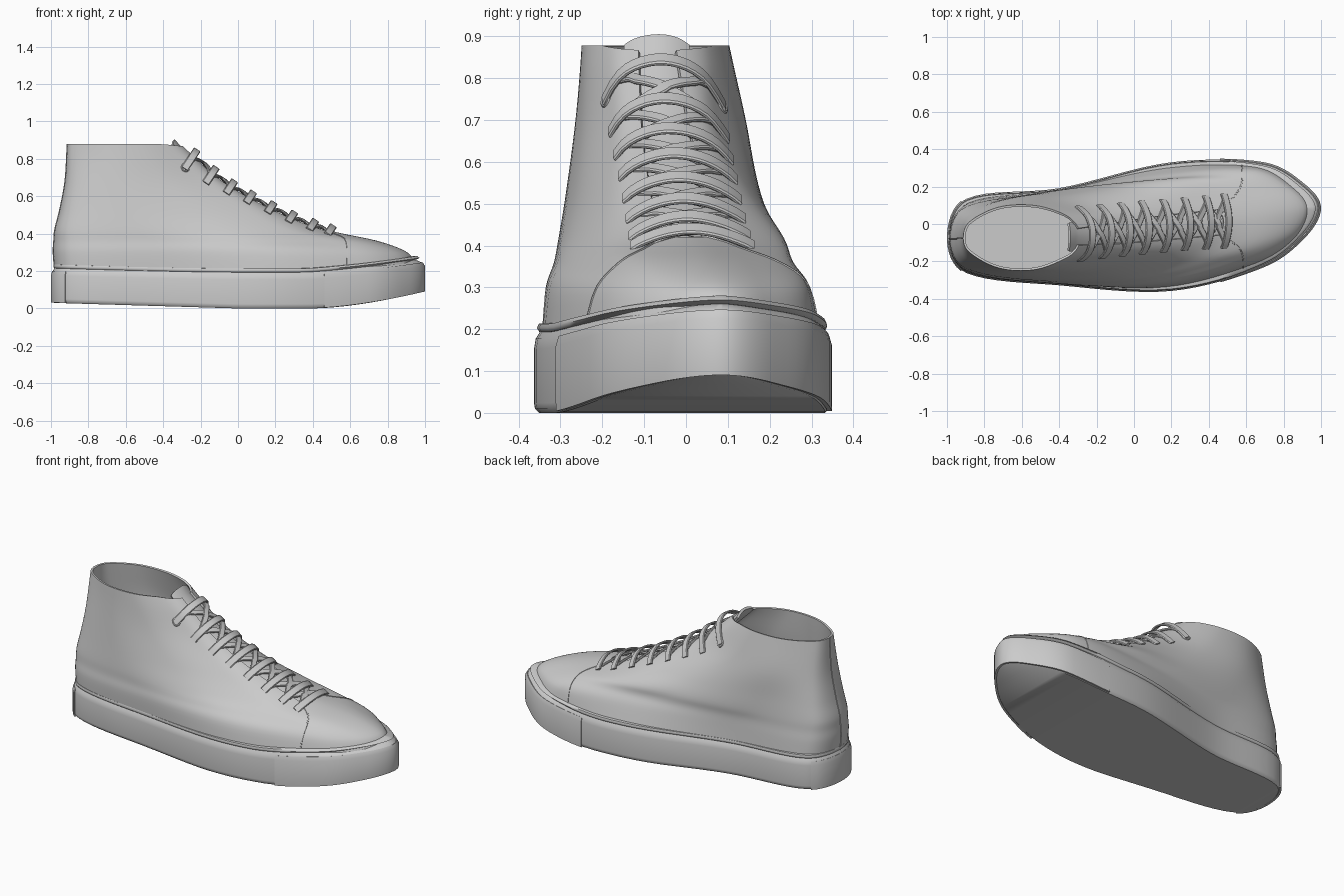
import bpy, bmesh, math
from mathutils import Vector
from mathutils.bvhtree import BVHTree

if "Cube" in bpy.data.objects:
    bpy.data.objects.remove(bpy.data.objects["Cube"])

FR = [0, .05, .3, .6, .85, .96, 1]      # stations from heel to toe
SUB = 8                                 # points per outline segment
FRONT = 6 * SUB                         # index of the toe point
D = Vector((-.55, 0, -.83)).normalized()  # direction into the instep


def spline(pts, n, closed=False):
    N, out = len(pts), []
    get = lambda i: pts[i % N] if closed else pts[min(max(i, 0), N - 1)]
    for i in range(N if closed else N - 1):
        p = [get(i + k) for k in (-1, 0, 1, 2)]
        d = [(p[k + 1] - p[k]).length ** .5 for k in range(3)]
        m1 = (p[2] - p[0]) / (d[0] + d[1]) * d[1]
        m2 = (p[3] - p[1]) / (d[1] + d[2]) * d[1]
        for k in range(n):
            t = k / n
            out.append(p[1] * (2*t**3 - 3*t*t + 1) + m1 * (t**3 - 2*t*t + t)
                       + p[2] * (3*t*t - 2*t**3) + m2 * (t**3 - t*t))
    if not closed:
        out.append(pts[-1].copy())
    return out


def outline(xh, xf, yh, near, yf, far):
    xs = [xh + (xf - xh) * s for s in FR]
    pts = [(xs[0], yh)] + list(zip(xs[1:6], near)) + [(xs[6], yf)]
    pts += list(zip(xs[1:6], far))[::-1]
    return spline([Vector((x, y, 0)) for x, y in pts], SUB, True)


def make(name, rows, closed=True, fill=False, thick=0, skip=None, angle=40):
    bm = bmesh.new()
    V = [[bm.verts.new(p) for p in r] for r in rows]
    n = len(rows[0])
    for k in range(len(rows) - 1):
        for i in range(n if closed else n - 1):
            if not (skip and skip(k, i)):
                j = (i + 1) % n
                bm.faces.new((V[k][i], V[k][j], V[k+1][j], V[k+1][i]))
    if fill:
        for r, flip in ((V[0], True), (V[-1], False)):
            for i in range(n // 2):
                f = list(dict.fromkeys((r[i], r[i+1], r[(n-i-1) % n], r[(n-i) % n])))
                bm.faces.new(f[::-1] if flip else f)
    bmesh.ops.delete(bm, geom=[v for v in bm.verts if not v.link_faces], context='VERTS')
    return finish(name, bm, thick, angle)


def finish(name, bm, thick=0, angle=40):
    me = bpy.data.meshes.new(name)
    bm.to_mesh(me)
    bm.free()
    ob = bpy.data.objects.new(name, me)
    bpy.context.collection.objects.link(ob)
    bpy.ops.object.select_all(action='DESELECT')
    bpy.context.view_layer.objects.active = ob
    ob.select_set(True)
    if thick:
        mod = ob.modifiers.new("thickness", 'SOLIDIFY')
        mod.thickness, mod.offset = thick, -1
        bpy.ops.object.modifier_apply(modifier=mod.name)
    bpy.ops.object.shade_smooth_by_angle(angle=math.radians(angle))
    return ob


def band(name, path, width, thick):
    """Sweep a flat strip along (point, up) pairs."""
    bm, prev = bmesh.new(), None
    for i, (p, up) in enumerate(path):
        t = (path[min(i + 1, len(path) - 1)][0] - path[max(i - 1, 0)][0]).normalized()
        w = t.cross(up).normalized()
        n = w.cross(t)
        ring = [bm.verts.new(p + w * a * width / 2 + n * b * thick / 2)
                for a, b in ((-1, -.4), (-.8, -1), (.8, -1), (1, -.4),
                             (1, .4), (.8, 1), (-.8, 1), (-1, .4))]
        if prev:
            for k in range(8):
                bm.faces.new((prev[k], prev[k-1], ring[k-1], ring[k]))
        else:
            bm.faces.new(ring)
        prev = ring
    bm.faces.new(prev)
    bmesh.ops.recalc_face_normals(bm, faces=bm.faces)
    return finish(name, bm)


# Sole
def bottom(x):
    return .03 * max(0, -x) + .09 * (max(0, x - .4) / .6) ** 1.6


def sole_top(x):
    return .197 + .022 * max(0, -x) ** 1.5 + .068 * (max(0, x - .35) / .65) ** 1.3


SOLE = outline(-.995, .995, -.075, (-.262, -.328, -.358, -.225, -.065), .085,
               (.135, .192, .33, .325, .205))


def sole_ring(inset, f, dz=0):
    out = []
    for i, p in enumerate(SOLE):
        t = (SOLE[(i + 1) % len(SOLE)] - SOLE[i - 1]).normalized()
        a = inset * (1 + 5 * max(0, p.x - .5)) if inset > 0 and f > .5 else inset
        q = p - Vector((t.y, -t.x, 0)) * a
        q.z = bottom(p.x) * (1 - f) + sole_top(p.x) * f + dz
        out.append(q)
    return out


make("sole", [sole_ring(*a) for a in ((.012, 0), (.002, .05), (0, .12), (0, .78),
                                      (.004, .9), (.016, 1))], fill=True)
make("welt", [sole_ring(a, 1, z) for a, z in ((.03, -.01), (.012, -.003), (.007, .006),
                                              (.011, .016), (.035, .018))], angle=60)

# Toe bumper and heel patch wrap the sole wall
n = len(SOLE)
toe = [i for i in range(n) if SOLE[i].x > .44]
heel = [i for i in range(-n // 2, n // 2) if SOLE[i].x < -.9]
for name, idx in (("toe_bumper", toe), ("heel_patch", heel)):
    rows = [sole_ring(*a) for a in ((-.004, .01), (-.005, .1), (-.005, .78), (.002, .9))]
    make(name, [[r[i] for i in idx] for r in rows], closed=False, thick=.012)

# Upper: horizontal slices from sole to collar
SLICES = [
    (.20, -.98, .95, -.078, (-.25, -.315, -.34, -.215, -.08), .08, (.115, .18, .31, .31, .195)),
    (.30, -.988, .905, -.078, (-.25, -.318, -.325, -.20, -.075), .07, (.105, .172, .27, .29, .18)),
    (.36, -.985, .75, -.078, (-.24, -.308, -.30, -.19, -.095), .045, (.095, .165, .235, .25, .15)),
    (.42, -.98, .48, -.078, (-.23, -.30, -.285, -.195, -.10), .01, (.085, .16, .215, .225, .115)),
    (.52, -.955, .22, -.078, (-.215, -.285, -.265, -.19, -.12), -.015, (.07, .15, .18, .155, .085)),
    (.68, -.925, -.07, -.076, (-.19, -.262, -.25, -.185, -.135), -.05, (.045, .135, .14, .085, .04)),
    (.878, -.913, -.285, -.075, (-.15, -.235, -.245, -.19, -.14), -.065, (.01, .09, .10, .055, .0)),
]
rings = []
for k, (z, *spec) in enumerate(SLICES):
    ring = outline(*spec)
    for p in ring:
        p.z = z - (.1 * max(0, p.x + .4) if k == 6 else 0)
        if k == 0:
            p.z = sole_top(p.x) - .02
    rings.append(ring)
cols = [spline(list(c), 5) for c in zip(*rings)]
ROWS = [list(r) for r in zip(*cols)]
faces = [(k*n + i, k*n + (i+1) % n, (k+1)*n + (i+1) % n, (k+1)*n + i)
         for k in range(len(ROWS) - 1) for i in range(n)]
tree = BVHTree.FromPolygons([p for r in ROWS for p in r], faces)
make("upper", ROWS, thick=.012, angle=50,
     skip=lambda k, i: k >= 15 and FRONT - 5 <= i < FRONT + 5)

# Tongue under the throat, with a rounded tip above the collar
span = range(FRONT - 9, FRONT + 10)
tongue = [[ROWS[k][i] + D * .016 for i in span] for k in range(14, len(ROWS))]
last = tongue[-1]
for t in (.35, .7, 1):
    tongue.append([p + Vector((-.045, 0, .052)) * t * math.cos((j - 9) / 9 * 1.3) ** .6
                   for j, p in enumerate(last)])
make("tongue", tongue, closed=False, thick=.014, angle=60)


# Seams
def drop(x, y):
    hit = tree.ray_cast(Vector((x, y, 2)), Vector((0, 0, -1)))
    return (hit[0], hit[1]) if hit[0] else None


for name, pts in (
        ("near_toe_seam", ((.58, -.27), (.585, -.2), (.57, -.14), (.53, -.1), (.46, -.06))),
        ("far_toe_seam", ((.575, .33), (.58, .25), (.565, .19), (.52, .13), (.46, .075)))):
    path = spline([Vector((x, y, 0)) for x, y in pts], 6)
    band(name, [h for h in (drop(p.x, p.y) for p in path) if h], .007, .006)
band("heel_seam", [(r[0], Vector((-1, 0, 0))) for r in ROWS], .008, .006)


# Laces
def instep(x, y):
    fr = min((r[FRONT] for r in ROWS), key=lambda p: abs(p.x - x))
    up = Vector((-D.z, 0, D.x))
    base = fr + up * ((x - fr.x) / up.x)
    hit = tree.ray_cast(Vector((base.x, y, base.z)) - D * .5, D, 1)
    return (hit[0], hit[1]) if hit[0] else None


def lace(name, a, b, width, base, arch):
    path = []
    for k in range(17):
        t = k / 16
        hit = instep(a[0] + (b[0] - a[0]) * t, a[1] + (b[1] - a[1]) * t)
        if hit:
            path.append((hit[0] - D * (base + arch * math.sin(math.pi * t) ** .7), -D))
    band(name, path, width, .012)


XS = [.49, .395, .285, .175, .065, -.035, -.135, -.235]
ends = [(-.13 - .065 * (i / 7) ** 1.5, .16 - .01 * i) for i in range(8)]
for i, x in enumerate(XS):
    lo, hi = ends[i]
    lace(f"lace_{i + 1}", (x, lo), (x, hi), .042, .002, .026)
    if i < 7:
        lo2, hi2 = ends[i + 1]
        lace(f"cross_lace_a_{i + 1}", (x, lo + .04), (XS[i+1], hi2 - .04), .032, .003, .004)
        lace(f"cross_lace_b_{i + 1}", (x, hi - .04), (XS[i+1], lo2 + .04), .032, .001, .002)

# Top eyelets
for name, y in (("near_eyelet", ends[7][0] + .005), ("far_eyelet", ends[7][1] - .005)):
    hit = instep(XS[7], y)
    if hit:
        bpy.ops.mesh.primitive_torus_add(
            location=hit[0], rotation=hit[1].to_track_quat('Z', 'Y').to_euler(),
            major_radius=.02, minor_radius=.005, major_segments=24, minor_segments=8)
        bpy.context.object.name = name
        bpy.ops.object.shade_smooth_by_angle()
